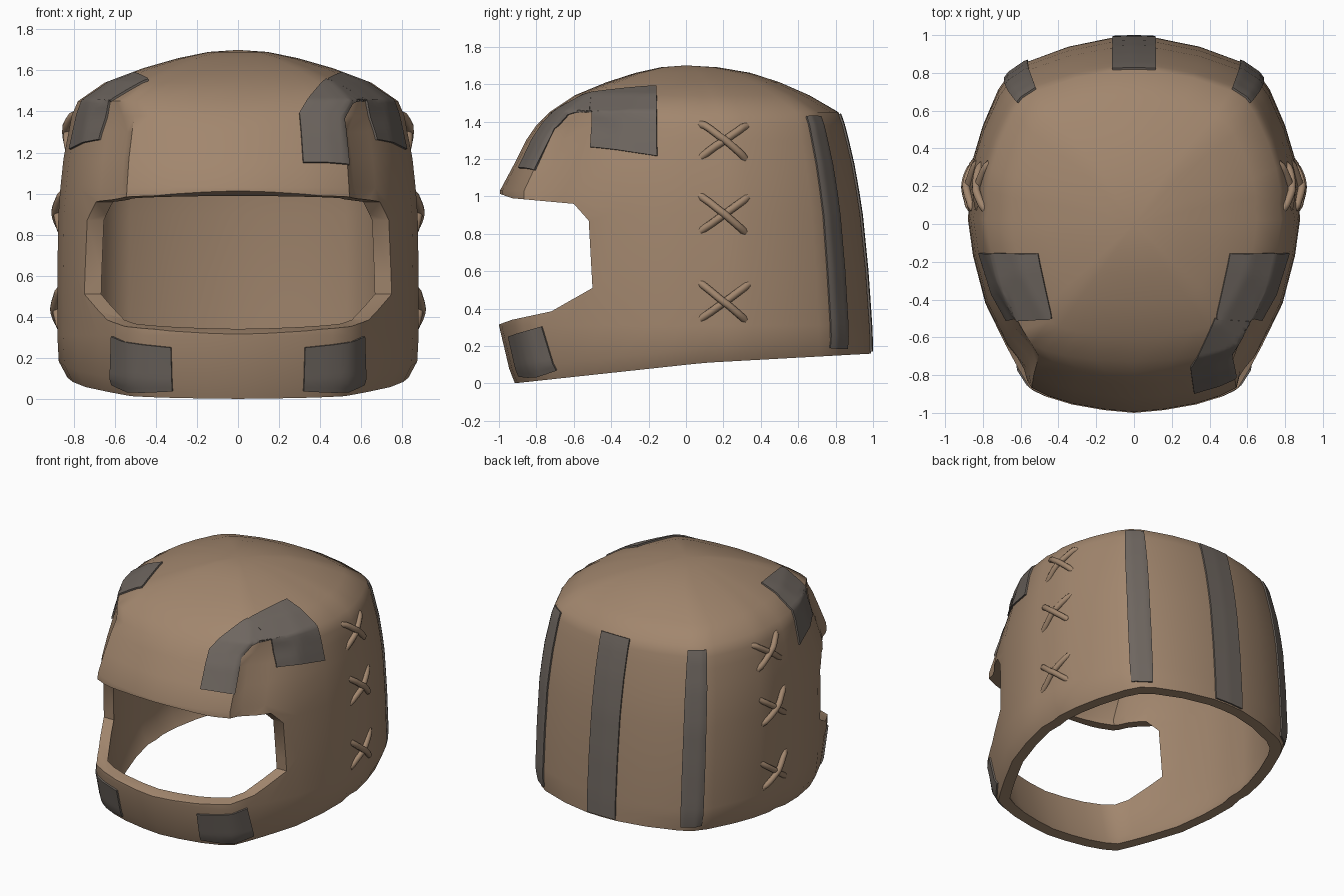
import bpy, bmesh, math
from mathutils import Vector
from mathutils.bvhtree import BVHTree

if "Cube" in bpy.data.objects:
    bpy.data.objects.remove(bpy.data.objects["Cube"])


def material(name, rgb):
    m = bpy.data.materials.new(name)
    m.diffuse_color = (*rgb, 1)
    m.use_nodes = True
    m.node_tree.nodes["Principled BSDF"].inputs["Base Color"].default_value = m.diffuse_color
    return m


LEATHER = material("tan leather", (0.36, 0.24, 0.155))
PATCH = material("grey brown patch", (0.155, 0.132, 0.115))


def make_object(name, bm, mat):
    me = bpy.data.meshes.new(name)
    bmesh.ops.recalc_face_normals(bm, faces=bm.faces)
    bm.to_mesh(me)
    bm.free()
    ob = bpy.data.objects.new(name, me)
    bpy.context.collection.objects.link(ob)
    me.materials.append(mat)
    return ob


def activate(ob):
    bpy.ops.object.select_all(action='DESELECT')
    ob.select_set(True)
    bpy.context.view_layer.objects.active = ob


def smooth(ob, angle):
    activate(ob)
    bpy.ops.object.shade_smooth_by_angle(angle=math.radians(angle))


# Half outline of the helmet seen from above, front to back
OUTLINE = [(0, -1), (.16, -.985), (.33, -.955), (.46, -.915), (.55, -.87), (.61, -.77), (.68, -.64),
           (.787, -.42), (.852, -.17), (.88, .03), (.868, .13), (.875, .21), (.85, .36), (.8, .53),
           (.72, .72), (.66, .81), (.58, .865), (.35, .95), (.13, .995), (0, 1)]

# Heights with front reach, back reach and half width; first two follow the sloped hem
LEVELS = [(0, .915, .99, .83), (.08, .945, .988, .873), (.31, 1.0, .985, .88), (.6, 1.0, .965, .88),
          (.9, 1.0, .935, .875), (1.03, .995, .915, .865), (1.17, .92, .89, .85), (1.3, .855, .86, .825),
          (1.38, .8, .84, .81), (1.45, .73, .815, .78), (1.54, .595, .66, .65), (1.61, .425, .5, .465),
          (1.66, .27, .345, .29), (1.69, .135, .17, .145)]


def hem(y):
    return (y + .92) * .108 if y < .1 else .11 + (y - .1) * .055


def ring(level, t):
    z, front, back, w = LEVELS[level]
    pts = []
    for tx, ty in OUTLINE:
        if .95 < z < 1.35 and (tx, ty) == (.61, -.77):
            tx = .575                       # step beside the brow panel
        u = tx / .88
        if z > 1.42 and ty < 0:
            u = u ** .77                    # boxier front of the crown
        y = ty * ((front if ty < 0 else back) - t)
        zz = hem(y) + z if level < 2 else z - t * max(0, z - 1) / .7
        pts.append((u * (w - t), y, zz))
    return pts + [(-x, y, z) for x, y, z in pts[-2:0:-1]]


def skin(bm, t):
    rings = [[bm.verts.new(p) for p in ring(i, t)] for i in range(len(LEVELS))]
    n = len(rings[0])
    for a, b in zip(rings, rings[1:]):
        for i in range(n):
            j = (i + 1) % n
            bm.faces.new((a[i], a[j], b[j], b[i]))
    apex = bm.verts.new((0, 0, 1.7 - t))
    for i in range(n):
        bm.faces.new((rings[-1][i], rings[-1][(i + 1) % n], apex))
    return rings[0]


# Surface used for laying patches and laces
bm = bmesh.new()
skin(bm, 0)
bmesh.ops.recalc_face_normals(bm, faces=bm.faces)
bmesh.ops.triangulate(bm, faces=bm.faces)
SURFACE = BVHTree.FromBMesh(bm)
bm.free()


def on_surface(p, lift):
    loc, nor, _, _ = SURFACE.find_nearest(p)
    if nor.dot(loc - Vector((0, 0, .8))) < 0:
        nor = -nor
    return loc + nor * lift


# Helmet shell with inner wall
bm = bmesh.new()
outer, inner = skin(bm, 0), skin(bm, .075)
for i in range(len(outer)):
    j = (i + 1) % len(outer)
    bm.faces.new((outer[j], outer[i], inner[i], inner[j]))
shell = make_object("helmet_shell", bm, LEATHER)

# Face opening, cut sideways through the shell
bm = bmesh.new()
profile = [(-1.2, 1.03), (-1, 1.015), (-.93, .99), (-.6, .96), (-.52, .87), (-.5, .51),
           (-.72, .385), (-.93, .34), (-1, .315), (-1.2, .3)]
face = bm.faces.new([bm.verts.new((-1.5, y, z)) for y, z in profile])
ext = bmesh.ops.extrude_face_region(bm, geom=[face])
bmesh.ops.translate(bm, vec=(3, 0, 0), verts=[g for g in ext['geom'] if isinstance(g, bmesh.types.BMVert)])
cutter = make_object("opening_cutter", bm, LEATHER)
cutter.hide_render = True
mod = shell.modifiers.new("opening", 'BOOLEAN')
mod.operation, mod.solver, mod.object = 'DIFFERENCE', 'EXACT', cutter
activate(shell)
bpy.ops.object.modifier_apply(modifier=mod.name)
bpy.data.objects.remove(cutter)
smooth(shell, 42)


def patch(name, rows, side=1, n=10):
    """Cloth plate through pairs of points, snapped to the shell."""
    bm = bmesh.new()
    grid = []
    for k, (r0, r1) in enumerate(zip(rows, rows[1:])):
        for s in range(n + (k == len(rows) - 2)):
            a, b = (Vector(r0[e]).lerp(Vector(r1[e]), s / n) for e in (0, 1))
            line = [a.lerp(b, c / n) for c in range(n + 1)]
            grid.append([bm.verts.new(on_surface(Vector((p.x * side, p.y, p.z)), .005)) for p in line])
    for a, b in zip(grid, grid[1:]):
        for i in range(n):
            bm.faces.new((a[i], a[i + 1], b[i + 1], b[i]))
    ob = make_object(name, bm, PATCH)
    mod = ob.modifiers.new("thickness", 'SOLIDIFY')
    mod.thickness, mod.offset = .012, 0
    activate(ob)
    bpy.ops.object.modifier_apply(modifier=mod.name)
    smooth(ob, 45)


def lace(name, side, x, a, b, lift):
    """One arched strap of a cross stitch; a and b are (y, z)."""
    cu = bpy.data.curves.new(name, 'CURVE')
    cu.dimensions, cu.bevel_depth, cu.bevel_resolution, cu.use_fill_caps = '3D', .021, 2, True
    sp = cu.splines.new('POLY')
    sp.points.add(10)
    for i in range(11):
        f = i / 10
        p = Vector((side * x, a[0] + (b[0] - a[0]) * f, a[1] + (b[1] - a[1]) * f))
        sp.points[i].co = (*on_surface(p, -.015 + lift * math.sin(math.pi * f) ** .5), 1)
    ob = bpy.data.objects.new(name, cu)
    bpy.context.collection.objects.link(ob)
    cu.materials.append(LEATHER)
    activate(ob)
    bpy.ops.object.convert(target='MESH')
    smooth(bpy.context.object, 50)


for side, tag in ((1, "right"), (-1, "left")):
    # Chin, temple and rear corner patches
    patch("chin_patch_" + tag, [[(.33, -.97, .245), (.65, -.79, .3)], [(.32, -.9, .035), (.65, -.71, .05)]], side)
    patch("temple_patch_" + tag, [[(.44, -.51, 1.58), (.52, -.16, 1.62)], [(.67, -.53, 1.49), (.76, -.16, 1.5)],
                                  [(.73, -.54, 1.28), (.84, -.16, 1.22)]], side)
    patch("rear_corner_strip_" + tag, [[(.64, .66, 1.44), (.53, .75, 1.44)], [(.68, .735, .9), (.56, .83, .9)],
                                       [(.69, .785, .18), (.57, .89, .18)]], side)
    # Cross laces down the side seam
    for k, (x, z) in enumerate(((.82, 1.305), (.88, .91), (.88, .44))):
        lace(f"lace_{tag}_{k}_a", side, x, (.08, z - .095), (.34, z + .09), .024)
        lace(f"lace_{tag}_{k}_b", side, x, (.08, z + .095), (.32, z - .1), .036)

# Larger brow patch on the right, wrapping over the crown edge
patch("brow_patch_right", [[(.43, -.505, 1.57), (.67, -.53, 1.48)], [(.36, -.66, 1.49), (.6, -.66, 1.44)],
                           [(.3, -.77, 1.4), (.545, -.71, 1.37)], [(.32, -.91, 1.16), (.545, -.81, 1.14)]])
# Centre strip down the back
patch("rear_centre_strip", [[(-.115, .82, 1.44), (.115, .82, 1.44)], [(-.115, .94, .9), (.115, .94, .9)],
                            [(-.115, 1, .17), (.115, 1, .17)]])
